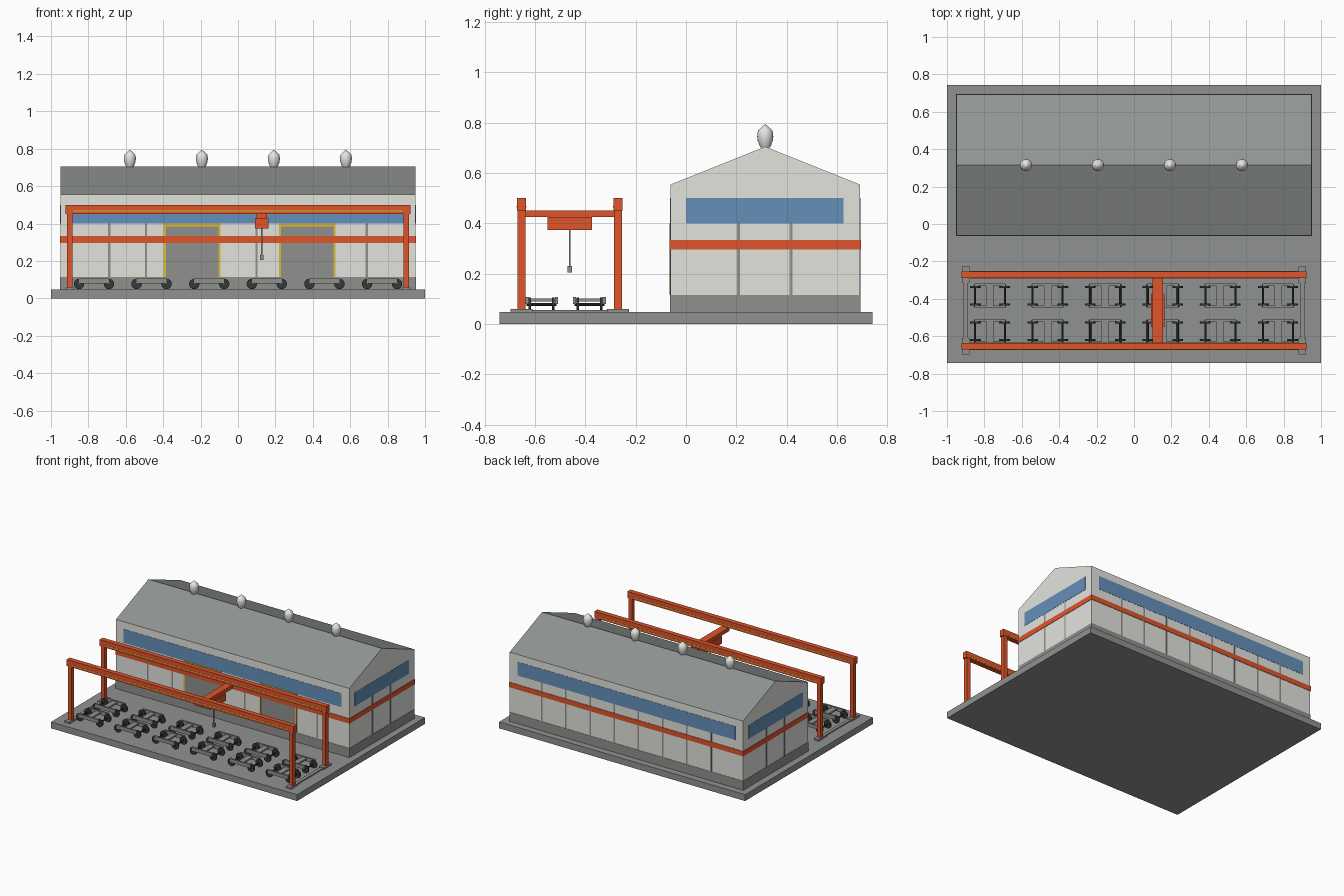
import bpy, bmesh, math
from mathutils import Matrix, Vector

cube = bpy.data.objects.get("Cube")
if cube:
    bpy.data.objects.remove(cube, do_unlink=True)


def material(name, r, g, b):
    m = bpy.data.materials.new(name)
    m.use_nodes = True
    m.diffuse_color = (r, g, b, 1)
    m.node_tree.nodes["Principled BSDF"].inputs["Base Color"].default_value = (r, g, b, 1)
    return m


concrete = material("concrete", 0.28, 0.29, 0.285)
wall = material("wall_panel", 0.77, 0.77, 0.73)
roof = material("roof_grey", 0.28, 0.30, 0.29)
grey = material("trim_grey", 0.28, 0.285, 0.275)
orange = material("crane_orange", 0.74, 0.09, 0.024)
blue = material("window_blue", 0.13, 0.28, 0.49)
yellow = material("door_yellow", 0.72, 0.50, 0.035)
dark = material("wheel_dark", 0.035, 0.04, 0.04)
white = material("vent_white", 0.78, 0.78, 0.77)


def finish(name, bm, *mats):
    bmesh.ops.recalc_face_normals(bm, faces=bm.faces)
    mesh = bpy.data.meshes.new(name)
    bm.to_mesh(mesh)
    bm.free()
    for m in mats:
        mesh.materials.append(m)
    ob = bpy.data.objects.new(name, mesh)
    bpy.context.collection.objects.link(ob)
    return ob


def add_box(bm, x, y, z):
    size = Matrix.Diagonal((x[1] - x[0], y[1] - y[0], z[1] - z[0], 1))
    mid = Vector((sum(x), sum(y), sum(z))) / 2
    bmesh.ops.create_cube(bm, size=1, matrix=Matrix.Translation(mid) @ size)


def box(name, mat, x, y, z):
    bm = bmesh.new()
    add_box(bm, x, y, z)
    return finish(name, bm, mat)


def around(c, half):
    return (c - half, c + half)


def add_cylinder(bm, x, y, z, radius, length, sides, index):
    turn = Matrix.Translation((x, y, z)) @ Matrix.Rotation(math.pi / 2, 4, "X")
    verts = bmesh.ops.create_cone(bm, cap_ends=True, segments=sides, radius1=radius,
                                  radius2=radius, depth=length, matrix=turn)["verts"]
    for f in {f for v in verts for f in v.link_faces}:
        f.material_index = index


# Ground slab
TOP = 0.047
box("ground_slab", concrete, (-1, 1), (-0.742, 0.742), (0, TOP))

# Hall: gabled prism, roof colour on the sloping faces
HX, Y0, Y1, RIDGE = 0.949, -0.062, 0.692, 0.315
bm = bmesh.new()
gable = [(Y0, TOP), (Y1, TOP), (Y1, 0.554), (RIDGE, 0.705), (Y0, 0.554)]
end = bm.faces.new([bm.verts.new((-HX, y, z)) for y, z in gable])
swept = bmesh.ops.extrude_face_region(bm, geom=[end], use_keep_orig=True)["geom"]
bmesh.ops.translate(bm, vec=(2 * HX, 0, 0),
                    verts=[v for v in swept if isinstance(v, bmesh.types.BMVert)])
bmesh.ops.recalc_face_normals(bm, faces=bm.faces)
for f in bm.faces:
    f.material_index = 1 if f.normal.z > 0.5 else 0
finish("hall", bm, wall, roof)


# Bands around the hall: open sleeves given a thin skin
def band(name, mat, out, z):
    bm = bmesh.new()
    add_box(bm, (-HX - out, HX + out), (Y0 - out, Y1 + out), z)
    bm.normal_update()
    caps = [f for f in bm.faces if abs(f.normal.z) > 0.5]
    bmesh.ops.delete(bm, geom=caps, context="FACES")
    skin = finish(name, bm, mat).modifiers.new("skin", "SOLIDIFY")
    skin.thickness = out + 0.001
    skin.offset = -1


band("plinth", grey, 0.002, (TOP, 0.115))
band("wall_stripe", orange, 0.003, (0.297, 0.334))

# Window strips and panel seams on all four walls
WX, WY0, WY1 = 0.885, 0.0, 0.627
win, seam = bmesh.new(), bmesh.new()
for y in (Y0, Y1):
    add_box(win, (-WX, WX), around(y, 0.0015), (0.4, 0.5))
    for i in range(1, 9):
        add_box(seam, around(-WX + i * WX * 2 / 9, 0.006), around(y, 0.001), (0.115, 0.4))
for x in (-HX, HX):
    add_box(win, around(x, 0.0015), (WY0, WY1), (0.4, 0.5))
    for i in (1, 2):
        add_box(seam, around(x, 0.001), around(WY0 + i * (WY1 - WY0) / 3, 0.006), (0.115, 0.4))
finish("window_strips", win, blue)
finish("panel_seams", seam, grey)

# Doors with yellow frames
for side, cx in (("right", -0.245), ("left", 0.37)):
    box(side + "_door", grey, around(cx, 0.14), around(Y0, 0.0018), (0.115, 0.386))
    bm = bmesh.new()
    for s in (-1, 1):
        add_box(bm, around(cx + s * 0.146, 0.006), around(Y0, 0.0026), (0.115, 0.386))
    add_box(bm, around(cx, 0.152), around(Y0, 0.0026), (0.385, 0.399))
    finish(side + "_door_frame", bm, yellow)

# Ridge ventilators: lathed bulbs with pointed caps
VENT = [(0.019, 0.0), (0.024, 0.01), (0.03, 0.027), (0.032, 0.043), (0.031, 0.057),
        (0.028, 0.068), (0.014, 0.081), (0.0, 0.093)]
for i in range(4):
    bm = bmesh.new()
    verts = [bm.verts.new((r, 0, z)) for r, z in VENT]
    edges = [bm.edges.new(p) for p in zip(verts, verts[1:])]
    bmesh.ops.spin(bm, geom=verts + edges, axis=(0, 0, 1), cent=(0, 0, 0),
                   angle=math.tau, steps=20)
    bmesh.ops.remove_doubles(bm, verts=bm.verts, dist=0.0005)
    vent = finish("roof_vent", bm, white)
    vent.data.shade_smooth()
    vent.location = (-0.578 + i * 0.385, RIDGE, 0.702)

# Crane runway: two beams on legs, with rails, feet and ground ties
for name, y in (("front", -0.654), ("rear", -0.271)):
    box(name + "_runway_beam", orange, (-0.922, 0.922), around(y, 0.018), (0.452, 0.5))
    box(name + "_runway_rail", yellow, (-0.88, 0.88), around(y, 0.0192), (0.464, 0.469))
    for x in (-0.9, 0.9):
        box(name + "_leg", orange, around(x, 0.014), around(y, 0.016), (TOP, 0.453))
        box(name + "_foot", grey, around(x, 0.02), around(y, 0.044), (TOP, 0.06))
for x in (-0.9, 0.9):
    box("ground_tie", grey, around(x, 0.012), (-0.65, -0.27), (TOP, 0.056))

# Crane bridge, trolley, cable and hook
CX, CY = 0.127, -0.4625
box("crane_bridge", orange, around(CX, 0.027), (-0.645, -0.28), (0.425, 0.452))
box("crane_trolley", orange, around(CX, 0.036), around(CY, 0.088), (0.373, 0.426))
box("hoist_cable", grey, around(CX, 0.004), around(CY, 0.003), (0.228, 0.375))
box("hook_block", grey, around(CX, 0.01), around(CY, 0.009), (0.205, 0.231))

# Wheel truck: two wheelsets, outer side frames and a bolster
bm = bmesh.new()
for y in (-0.059, 0.059):
    add_box(bm, (-0.083, 0.083), around(y, 0.006), (0.033, 0.06))
add_box(bm, (-0.02, 0.02), (-0.058, 0.058), (0.043, 0.055))
for x in (-0.08, 0.08):
    add_cylinder(bm, x, 0, 0.03, 0.006, 0.12, 8, 1)
    for y in (-0.047, 0.047):
        add_cylinder(bm, x, y, 0.03, 0.028, 0.01, 16, 1)
truck = finish("wheel_truck", bm, grey, dark)
for row, y in enumerate((-0.384, -0.574)):
    for i in range(6):
        ob = truck if row == i == 0 else truck.copy()
        if ob is not truck:
            bpy.context.collection.objects.link(ob)
        ob.location = (-0.77 + i * 0.308, y, TOP)
